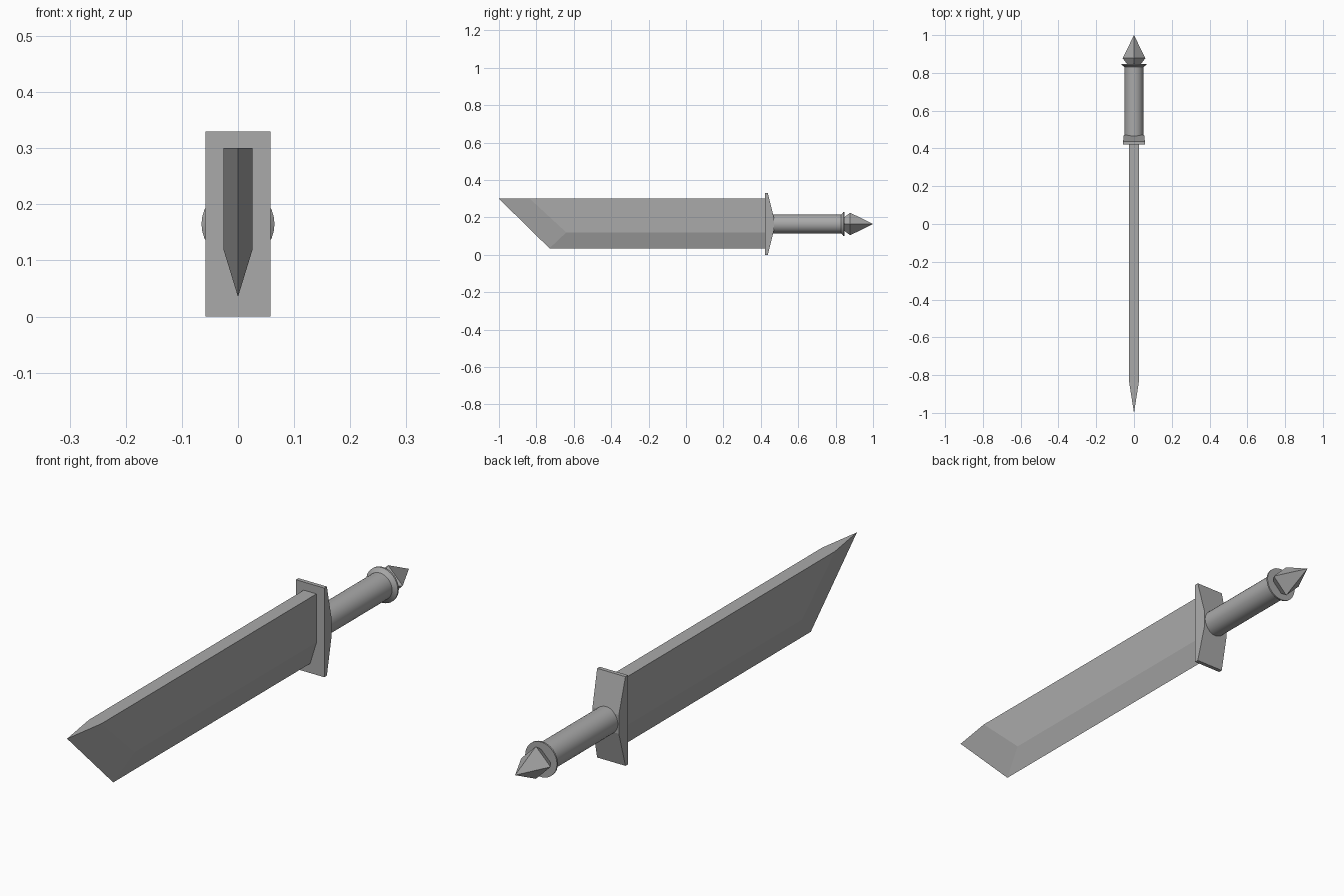
import bpy, bmesh, math
from mathutils import Vector

old = bpy.data.objects.get("Cube")
if old:
    bpy.data.objects.remove(old, do_unlink=True)

AXIS_Z = 0.165  # height of the handle axis

steel = bpy.data.materials.new("grey steel")
steel.use_nodes = True
grey = (0.4, 0.4, 0.4, 1)
steel.diffuse_color = grey
steel.node_tree.nodes["Principled BSDF"].inputs["Base Color"].default_value = grey


def build(name, rings, smooth=False):
    """Skin a list of equal-length point rings and cap both ends."""
    bm = bmesh.new()
    loops = [[bm.verts.new(p) for p in ring] for ring in rings]
    n = len(loops[0])
    for a, b in zip(loops, loops[1:]):
        for i in range(n):
            j = (i + 1) % n
            bm.faces.new((a[i], a[j], b[j], b[i]))
    bm.faces.new(loops[0])
    bm.faces.new(loops[-1])
    bmesh.ops.remove_doubles(bm, verts=bm.verts, dist=0.0005)
    bmesh.ops.recalc_face_normals(bm, faces=bm.faces)
    mesh = bpy.data.meshes.new(name)
    bm.to_mesh(mesh)
    bm.free()
    mesh.materials.append(steel)
    obj = bpy.data.objects.new(name, mesh)
    bpy.context.collection.objects.link(obj)
    if smooth:
        bpy.ops.object.select_all(action='DESELECT')
        obj.select_set(True)
        bpy.context.view_layer.objects.active = obj
        bpy.ops.object.shade_smooth_by_angle(angle=math.radians(30))
    return obj


def turned(name, profile, sides, smooth=False):
    """Revolve (y, radius) pairs around the handle axis."""
    rings = []
    for y, r in profile:
        angles = [2 * math.pi * i / sides for i in range(sides)]
        rings.append([(r * math.cos(a), y, AXIS_Z + r * math.sin(a)) for a in angles])
    return build(name, rings, smooth)


# Blade: flat sides inside, bevelled to a sharp edge along the belly and slanted tip
edge = [(0.43, 0.30), (-1.0, 0.30), (-0.73, 0.035), (0.43, 0.035)]
flat = [(0.43, 0.30), (-0.835, 0.30), (-0.64, 0.12), (0.43, 0.12)]
half = 0.026
build("blade", [[(-half, y, z) for y, z in flat],
                [(0, y, z) for y, z in edge],
                [(half, y, z) for y, z in flat]])

# Guard: flat front, back rising to a ridge behind the handle, ridge slightly narrower
guard = [(0.422, 0.0, 0.058), (0.437, 0.0, 0.058), (0.470, 0.13, 0.054),
         (0.470, 0.20, 0.054), (0.437, 0.33, 0.058), (0.422, 0.33, 0.058)]
build("guard", [[(s * w, y, z) for y, z, w in guard] for s in (-1, 1)])

# Handle, flared collar and four-sided pommel spike
turned("handle", [(0.45, 0.05), (0.835, 0.05)], 32, True)
turned("collar", [(0.83, 0.05), (0.836, 0.056), (0.842, 0.065), (0.848, 0.065), (0.848, 0.045)], 32, True)
turned("pommel", [(0.84, 0.032), (0.878, 0.06), (1.0, 0.0)], 4)
